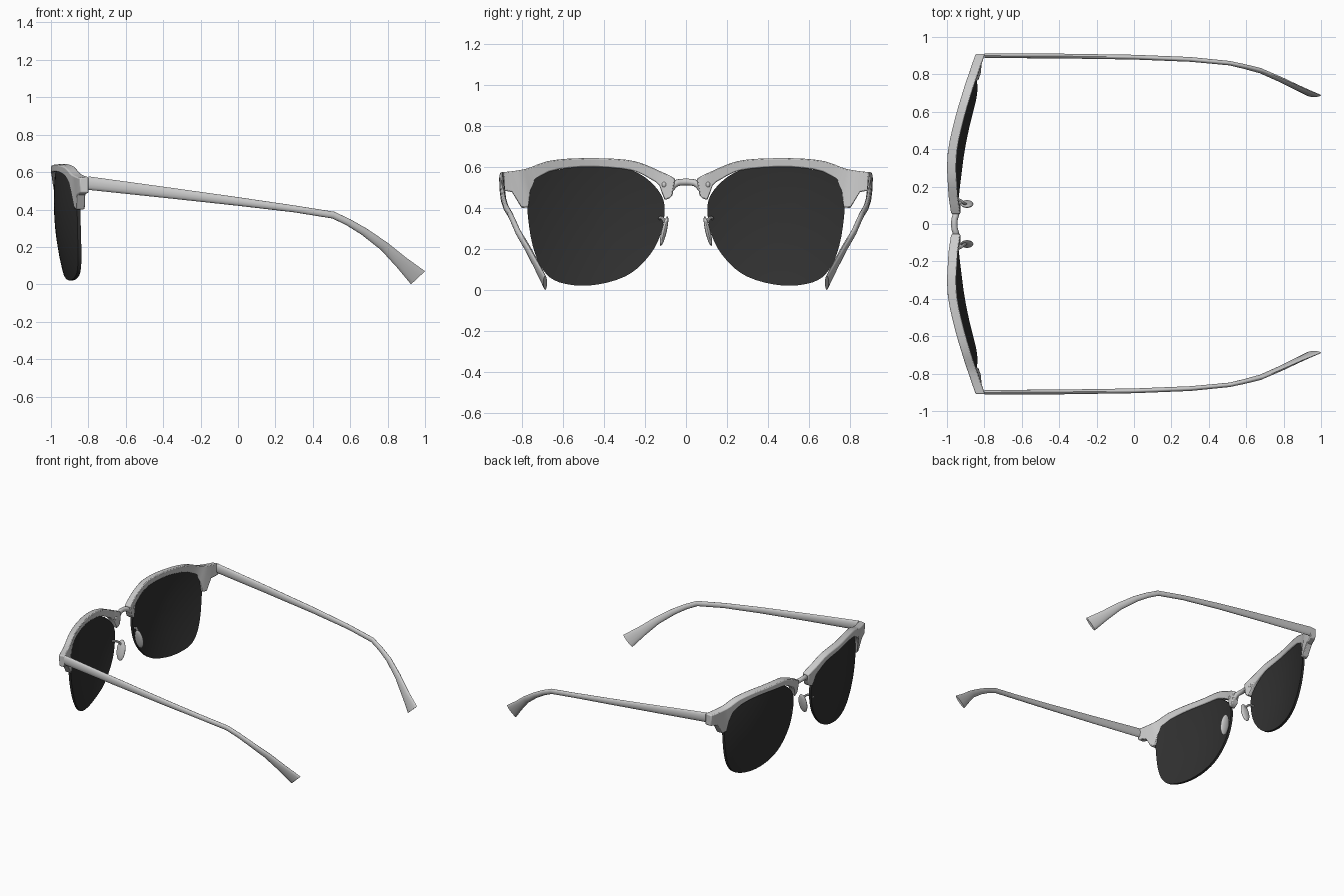
import bpy, bmesh, math
from mathutils import Vector, Matrix

if "Cube" in bpy.data.objects:
    bpy.data.objects.remove(bpy.data.objects["Cube"])

dark = bpy.data.materials.new("dark_lens")
dark.diffuse_color = (0.03, 0.03, 0.03, 1)
dark.use_nodes = True
dark.node_tree.nodes["Principled BSDF"].inputs["Base Color"].default_value = dark.diffuse_color


def finish(name, bm, mirror=True, bevel=0, angle=40, mat=None):
    bmesh.ops.recalc_face_normals(bm, faces=bm.faces)
    me = bpy.data.meshes.new(name)
    bm.to_mesh(me)
    bm.free()
    ob = bpy.data.objects.new(name, me)
    bpy.context.collection.objects.link(ob)
    if mat:
        me.materials.append(mat)
    bpy.context.view_layer.objects.active = ob
    bpy.ops.object.select_all(action='DESELECT')
    ob.select_set(True)
    bpy.ops.object.shade_smooth_by_angle(angle=math.radians(angle))
    if bevel:
        b = ob.modifiers.new("bevel", 'BEVEL')
        b.width, b.segments = bevel, 2
        b.limit_method, b.angle_limit = 'ANGLE', math.radians(50)
    if mirror:
        m = ob.modifiers.new("mirror", 'MIRROR')
        m.use_axis = (False, True, False)
    return ob


def loft(rings):
    """Skin a list of equal-length point rings and cap both ends."""
    bm = bmesh.new()
    vs = [[bm.verts.new(p) for p in r] for r in rings]
    n = len(vs[0])
    for a, b in zip(vs, vs[1:]):
        for i in range(n):
            j = (i + 1) % n
            bm.faces.new((a[i], a[j], b[j], b[i]))
    bm.faces.new(vs[0])
    bm.faces.new(vs[-1])
    return bm


def spline(pts, steps, closed=False):
    """Catmull-Rom through points of any dimension."""
    n = len(pts)
    out = []
    for i in range(n if closed else n - 1):
        ids = [(i + k) % n if closed else min(max(i + k, 0), n - 1) for k in (-1, 0, 1, 2)]
        p = [pts[k] for k in ids]
        for s in range(steps):
            t = s / steps
            out.append(tuple(0.5 * (2 * b + (c - a) * t + (2 * a - 5 * b + 4 * c - d) * t * t
                                    + (3 * b - a - 3 * c + d) * t ** 3) for a, b, c, d in zip(*p)))
    return out if closed else out + [tuple(pts[-1])]


def tube(path, r, up, sides=10):
    rings = []
    path = [Vector(p) for p in path]
    for i, p in enumerate(path):
        t = (path[min(i + 1, len(path) - 1)] - path[max(i - 1, 0)]).normalized()
        u = t.cross(Vector(up)).normalized()
        w = u.cross(t)
        rings.append([p + r * (u * math.cos(k * math.tau / sides) + w * math.sin(k * math.tau / sides))
                      for k in range(sides)])
    return loft(rings)


def ellipsoid(center, radii, tilt=0):
    bm = bmesh.new()
    m = Matrix.Translation(center) @ Matrix.Rotation(tilt, 4, 'X') @ Matrix.Diagonal((*radii, 1))
    bmesh.ops.create_uvsphere(bm, u_segments=20, v_segments=12, radius=1, matrix=m)
    return bm


# Lenses: curved discs made of concentric rings, front and back
outline = spline([(.105, .415), (.125, .27), (.19, .155), (.30, .065), (.47, .022), (.62, .038),
                  (.70, .10), (.75, .22), (.775, .39), (.765, .49), (.725, .555), (.63, .588),
                  (.44, .605), (.265, .585), (.155, .51)], 4, True)


def lens_ring(scale, off):
    ring = []
    for y, z in outline:
        y, z = .44 + (y - .44) * scale, .33 + (z - .33) * scale
        ring.append((-.985 + .55 * (y - .3) ** 2 + .33 * (z - .45) ** 2 + off, y, z))
    return ring


scales = (.03, .25, .5, .75, .9, 1)
finish("lens", loft([lens_ring(s, 0) for s in scales] + [lens_ring(s, .018) for s in reversed(scales)]),
       mat=dark)

# Brow frame: stations pairing the upper and lower edge (y, z, y, z)
stations = spline([(.053, .545, .066, .462), (.09, .565, .104, .44), (.135, .585, .13, .51),
                   (.19, .61, .17, .54), (.25, .63, .235, .575), (.33, .641, .31, .592),
                   (.45, .645, .45, .602), (.57, .643, .57, .597), (.68, .63, .67, .578),
                   (.755, .602, .735, .54)], 2)
stations += [(.785, .592, .762, .48), (.80, .589, .77, .405), (.83, .584, .803, .40),
             (.86, .58, .85, .478), (.91, .575, .91, .49)]
bend = [(.0, -.972), (.05, -.978), (.15, -.992), (.3, -1.0), (.38, -.996), (.46, -.983),
        (.6, -.948), (.75, -.902), (.91, -.847)]


def front_x(y, z):
    for (a, xa), (b, xb) in zip(bend, bend[1:]):
        if y <= b:
            return xa + (xb - xa) * (y - a) / (b - a) + .6 * max(0, .58 - z) ** 2


rings = []
for yu, zu, yl, zl in stations:
    xu, xl = front_x(yu, zu), front_x(yl, zl)
    rings.append([(xu, yu, zu - .006), (xl, yl, zl), (xl + .045, yl, zl), (xu + .05, yu, zu)])
finish("brow_frame", loft(rings), bevel=.006)

# Temple arms: (top x, top z, bottom x, bottom z, centre y, half thickness)
arm = [(-.80, .577, -.80, .505, .90, .013), (-.4, .522, -.4, .463, .898, .013),
       (0, .466, 0, .42, .892, .013), (.3, .422, .3, .385, .88, .013),
       (.515, .388, .505, .352, .86, .012), (.60, .348, .58, .316, .842, .013),
       (.69, .297, .66, .266, .82, .014), (.80, .222, .765, .183, .773, .014),
       (.90, .142, .85, .09, .728, .013), (1.0, .07, .925, .0, .688, .009)]
rings = []
for xt, zt, xb, zb, y, h in arm:
    ring = []
    for k in range(14):
        a = k * math.tau / 14
        c = (1 + math.cos(a)) / 2
        ring.append((xb + (xt - xb) * c, y + h * math.sin(a), zb + (zt - zb) * c))
    rings.append(ring)
finish("temple_arm", loft(rings))

# Bridge between the brows
finish("bridge", tube(spline([(-.945, -.075, .495), (-.952, -.05, .52), (-.96, -.02, .527),
                              (-.96, .02, .527), (-.952, .05, .52), (-.945, .075, .495)], 4),
                      .017, (0, 0, 1)), mirror=False)

# Rivets on the back of the brows
finish("rivet", ellipsoid((-.936, .107, .515), (.008, .011, .014)))

# Nose pads and their wire arms
finish("nose_pad", ellipsoid((-.893, .107, .288), (.034, .013, .074), math.radians(13)))
finish("nose_pad_arm", tube(spline([(-.965, .125, .345), (-.935, .128, .352), (-.915, .115, .35),
                                    (-.893, .10, .325)], 4), .008, (0, 0, 1), 8))
